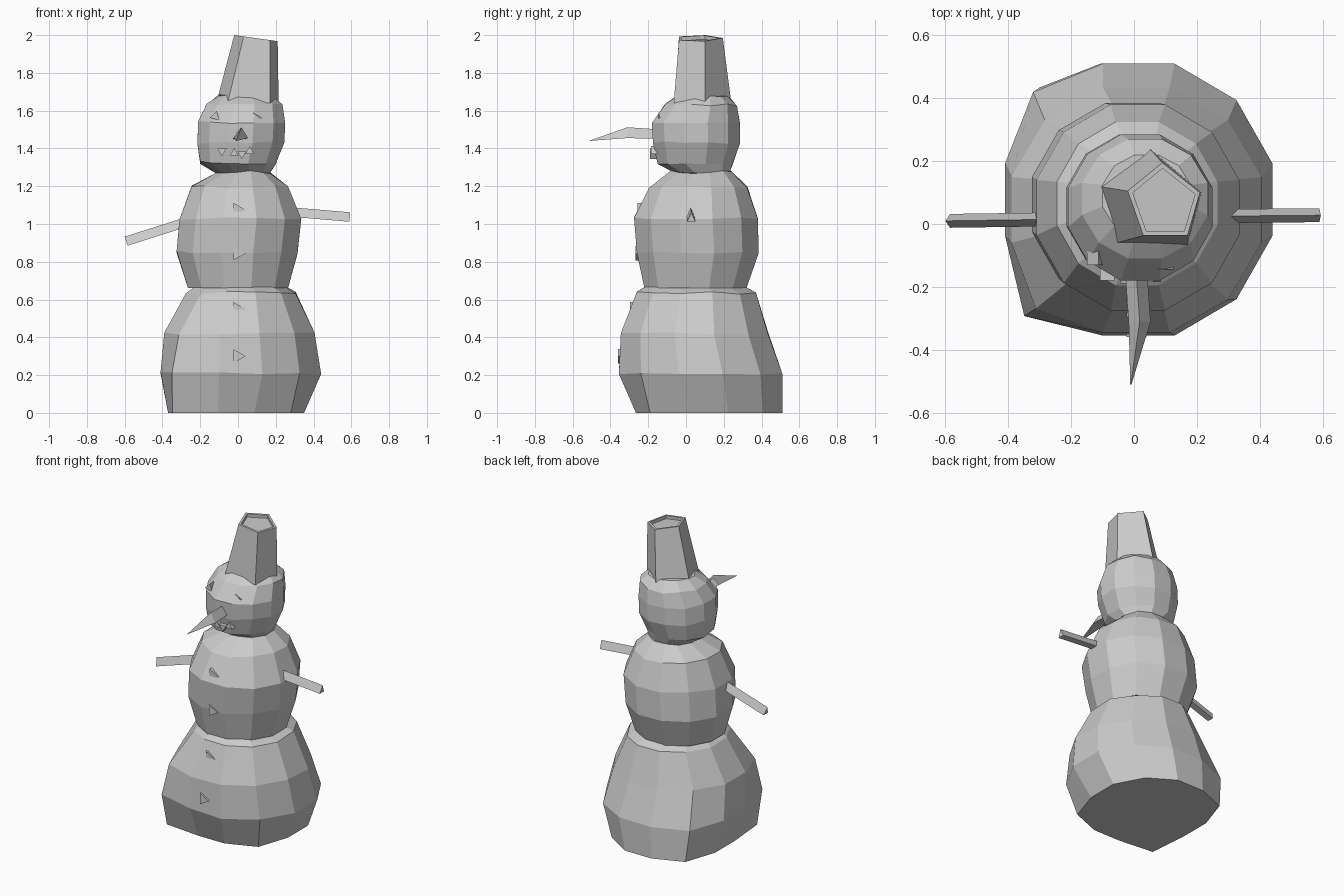
import bpy, bmesh, math, random
from mathutils import Vector

if "Cube" in bpy.data.objects:
    bpy.data.objects.remove(bpy.data.objects["Cube"])

random.seed(4)


def loft(name, rings):
    """Skin equal-length point rings, cap both ends, flat shading."""
    bm = bmesh.new()
    loops = [[bm.verts.new(p) for p in ring] for ring in rings]
    n = len(loops[0])
    for a, b in zip(loops, loops[1:]):
        for i in range(n):
            j = (i + 1) % n
            bm.faces.new((a[i], a[j], b[j], b[i]))
    bm.faces.new(loops[0][::-1])
    bm.faces.new(loops[-1])
    bmesh.ops.recalc_face_normals(bm, faces=bm.faces)
    mesh = bpy.data.meshes.new(name)
    bm.to_mesh(mesh)
    bm.free()
    obj = bpy.data.objects.new(name, mesh)
    bpy.context.collection.objects.link(obj)
    return obj


def snowball(name, levels, bulges={}, jitter=0.008):
    """Twelve-sided lumpy ball; levels are (z, xmin, xmax, ymin, ymax)."""
    rings = []
    for k, (z, x0, x1, y0, y1) in enumerate(levels):
        ring = []
        for i in range(12):
            a = math.radians(15 + 30 * i)
            s = bulges.get((k, i), 1) / math.cos(math.radians(15))
            x = (x0 + x1) / 2 + (x1 - x0) / 2 * s * math.cos(a)
            y = (y0 + y1) / 2 + (y1 - y0) / 2 * s * math.sin(a)
            dz = random.uniform(-jitter, jitter) if k else 0
            ring.append((x, y, z + dz))
        rings.append(ring)
    return loft(name, rings)


# three stacked snowballs
snowball("lower_ball", [
    (0.00, -0.37, 0.35, -0.265, 0.51),
    (0.21, -0.41, 0.44, -0.355, 0.51),
    (0.42, -0.39, 0.405, -0.345, 0.435),
    (0.635, -0.275, 0.305, -0.26, 0.37),
    (0.68, -0.21, 0.22, -0.20, 0.28),
], {(0, 7): 1.28, (1, 7): 1.17, (2, 7): 1.1, (0, 10): 1.1,
    (0, 4): 1.1, (1, 4): 1.08})
snowball("middle_ball", [
    (0.66, -0.265, 0.265, -0.22, 0.32),
    (0.85, -0.325, 0.315, -0.26, 0.385),
    (1.03, -0.31, 0.335, -0.275, 0.38),
    (1.195, -0.245, 0.265, -0.195, 0.325),
    (1.275, -0.11, 0.17, -0.08, 0.24),
])
snowball("head", [
    (1.27, -0.12, 0.17, -0.06, 0.23),
    (1.325, -0.20, 0.20, -0.15, 0.25),
    (1.43, -0.215, 0.245, -0.175, 0.285),
    (1.54, -0.21, 0.25, -0.18, 0.285),
    (1.63, -0.165, 0.235, -0.11, 0.27),
    (1.68, -0.10, 0.18, -0.04, 0.22),
])

# leaning five-sided hat with a recessed crown
brim = [(-0.115, 0.12), (-0.055, -0.06), (0.17, -0.065), (0.215, 0.10), (0.05, 0.24)]
crown = [(-0.02, 0.105), (0.03, -0.037), (0.17, -0.037), (0.21, 0.10), (0.09, 0.195)]


def crown_ring(scale, drop):
    pts = []
    for x, y in crown:
        px, py = 0.096 + (x - 0.096) * scale, 0.065 + (y - 0.065) * scale
        pts.append((px, py, 2.0 - 0.14 * (px + 0.02) - drop))
    return pts


loft("hat", [[(x, y, 1.64) for x, y in brim],
             crown_ring(1, 0), crown_ring(0.86, 0), crown_ring(0.86, 0.02)])

# three-sided bent carrot nose
loft("nose", [[(-0.035 + d, y, zb), (0.035 + d, y, zb), (d, y, zt)]
              for y, d, zb, zt in [(-0.13, 0.005, 1.45, 1.50),
                                   (-0.31, 0.018, 1.455, 1.512)]]
     + [[(-0.01 + s * 0.002, -0.51, 1.44 + t) for s, t in [(-1, 0), (1, 0), (0, 0.002)]]])

# stick arms, three-sided
for name, start, end in [("arm_left", (-0.24, 0.015, 0.995), (-0.585, 0.01, 0.885)),
                         ("arm_right", (0.26, 0.025, 1.04), (0.59, 0.028, 1.012))]:
    axis = (Vector(end) - Vector(start)).normalized()
    side = Vector((0, 1, 0))
    up = axis.cross(side)
    if up.z < 0:
        up = -up
    loft(name, [[Vector(c) - side * 0.022, Vector(c) + side * 0.022,
                 Vector(c) + up * 0.05] for c in (start, end)])


# small three-sided coal pieces set into the front
def coal(name, x, y, z, r, turn):
    angles = [math.radians(turn + 120 * i) for i in range(3)]
    loft(name, [[(x + r * math.cos(a), yy, z + r * math.sin(a)) for a in angles]
                for yy in (y, y + 0.06)])


for i, (y, z) in enumerate([(-0.258, 1.075), (-0.268, 0.845), (-0.296, 0.55), (-0.36, 0.30)]):
    coal(f"button_{i + 1}", -0.003, y, z, 0.043, 0)
coal("eye_left", -0.12, -0.13, 1.57, 0.03, 75)
coal("eye_right", 0.095, -0.145, 1.563, 0.03, 0)
for i, (x, z, turn) in enumerate([(-0.085, 1.385, 30), (-0.02, 1.375, 90),
                                  (0.02, 1.37, 30), (0.062, 1.385, 210)]):
    coal(f"mouth_{i + 1}", x, -0.19 + 1.5 * x * x, z, 0.027, turn)
